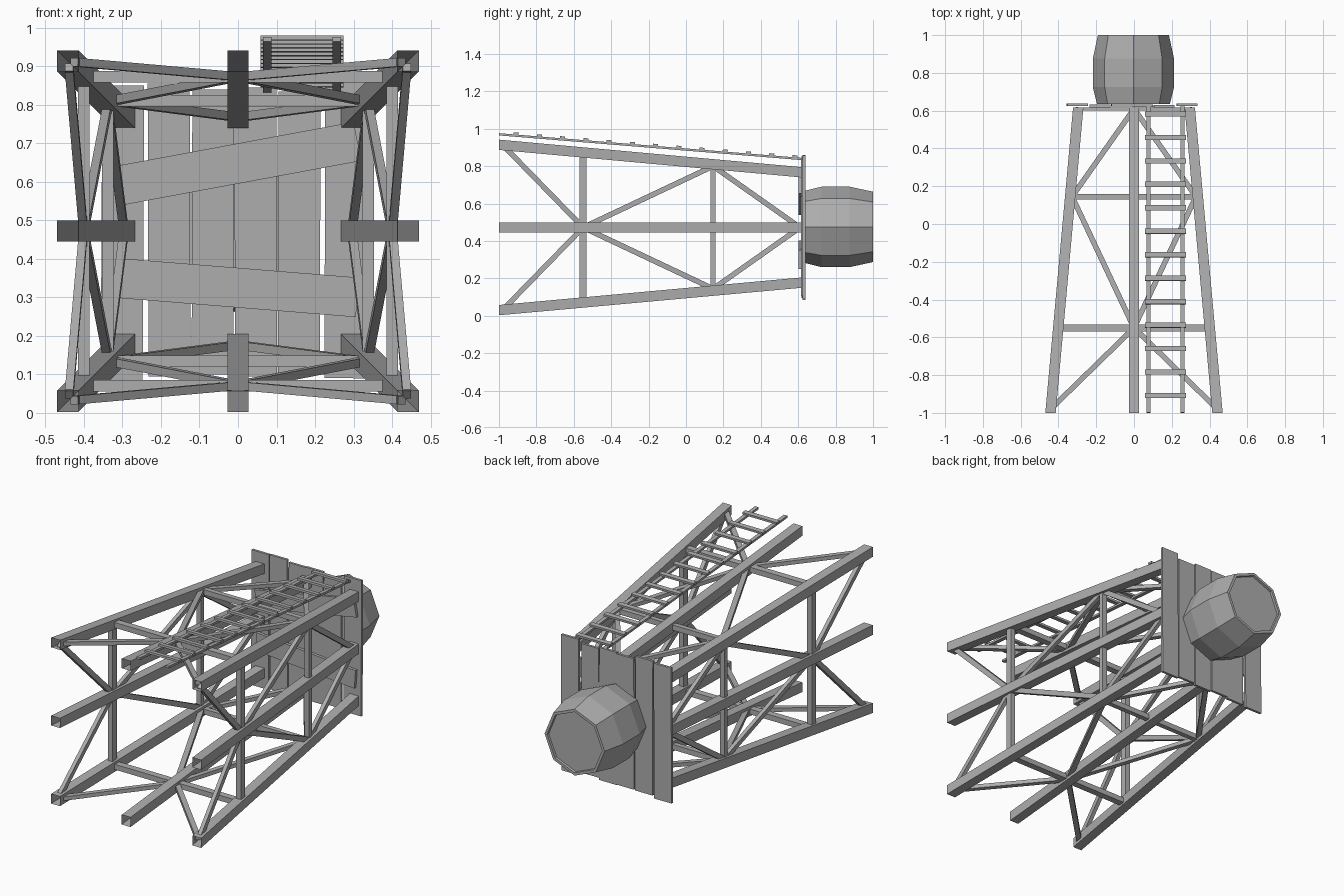
import bpy, bmesh, math
from mathutils import Vector

if "Cube" in bpy.data.objects:
    bpy.data.objects.remove(bpy.data.objects["Cube"])

CZ = 0.472          # height of the tower's long axis
Y0, Y1 = -1.0, 0.618

# dark grey weathered timber
WOOD = bpy.data.materials.new("dark_grey_timber")
WOOD.diffuse_color = (0.42, 0.42, 0.42, 1)
WOOD.use_nodes = True
WOOD.node_tree.nodes["Principled BSDF"].inputs["Base Color"].default_value = WOOD.diffuse_color


def reach(y):
    """Distance of the leg centres from the axis (tower tapers toward +y)."""
    return 0.442 + (0.295 - 0.442) * (y - Y0) / (Y1 - Y0)


def make(name, bm):
    bmesh.ops.recalc_face_normals(bm, faces=bm.faces)
    me = bpy.data.meshes.new(name)
    bm.to_mesh(me)
    bm.free()
    me.materials.append(WOOD)
    ob = bpy.data.objects.new(name, me)
    bpy.context.collection.objects.link(ob)
    return ob


def loft(bm, rings, caps=True):
    """Skin a list of equal-length point rings."""
    vs = [[bm.verts.new(p) for p in r] for r in rings]
    n = len(vs[0])
    for a, b in zip(vs, vs[1:]):
        for i in range(n):
            j = (i + 1) % n
            bm.faces.new((a[i], a[j], b[j], b[i]))
    if caps:
        bm.faces.new(vs[0])
        bm.faces.new(vs[-1])


SQ = ((-1, -1), (1, -1), (1, 1), (-1, 1))


def beam(bm, a, b, width, thick, normal, caps=True):
    """Rectangular bar from a to b; thickness lies along normal."""
    a, b = Vector(a), Vector(b)
    d = (b - a).normalized()
    s = d.cross(Vector(normal)).normalized()
    t = s.cross(d)
    loft(bm, [[p + s * (u * width / 2) + t * (v * thick / 2) for u, v in SQ]
              for p in (a, b)], caps)


# four tower faces: outward direction and sideways direction in (x, z)
FACES = [("upper", (0, 1), (1, 0)), ("right", (1, 0), (0, 1)),
         ("lower", (0, -1), (1, 0)), ("left", (-1, 0), (0, 1))]


def on_face(o, s, y, side):
    r = reach(y)
    return (o[0] * r + s[0] * r * side, y, CZ + o[1] * r + s[1] * r * side)


# legs: four corners and four mid-face posts, open-ended square tubes
h = 0.0275
for sx in (-1, 0, 1):
    for sz in (-1, 0, 1):
        if sx or sz:
            bm = bmesh.new()
            loft(bm, [[(sx * reach(y) + u * h, y, CZ + sz * reach(y) + v * h)
                       for u, v in SQ] for y in (Y0, Y1)], caps=False)
            make("corner_leg" if sx and sz else "middle_leg", bm)

# zigzag braces and horizontal struts on each face
for name, o, s in FACES:
    n = (o[0], 0, o[1])
    bm = bmesh.new()
    for k in (-1, 1):
        pts = [on_face(o, s, -0.965, k * 0.97), on_face(o, s, -0.55, 0),
               on_face(o, s, 0.145, k * 0.97), on_face(o, s, 0.61, 0)]
        for a, b in zip(pts, pts[1:]):
            beam(bm, a, b, 0.028, 0.022, n)
    make(name + "_braces", bm)
    bm = bmesh.new()
    for y, w in ((-0.55, 0.038), (0.145, 0.028)):
        beam(bm, on_face(o, s, y, -1), on_face(o, s, y, 1), w, 0.03, n)
    make(name + "_struts", bm)

# platform planks, unevenly laid: x centre, lower end, upper end, tilt, lift
for x, z0, z1, tilt, lift in ((-0.300, 0.085, 0.850, 0.002, 0.003),
                              (-0.179, 0.095, 0.855, -0.001, -0.003),
                              (-0.065, 0.100, 0.840, 0.001, 0.002),
                              (0.046, 0.095, 0.845, -0.001, -0.002),
                              (0.159, 0.105, 0.835, 0.001, -0.005),
                              (0.280, 0.090, 0.858, 0.001, 0.003)):
    bm = bmesh.new()
    y = 0.628 + lift
    beam(bm, (x - tilt, y, z0), (x + tilt, y, z1), 0.109, 0.014, (0, 1, 0))
    make("platform_plank", bm)

# crooked boards under the platform
for za, zb in ((0.590, 0.705), (0.350, 0.300)):
    bm = bmesh.new()
    beam(bm, (-0.31, 0.610, za), (0.31, 0.610, zb), 0.103, 0.016, (0, 1, 0))
    make("platform_support_board", bm)

# ladder leaning along the upper face


def ladder_z(y):
    return 0.970 - 0.0815 * (y + 1)


LN = (0, 0.0815, 1)
bm = bmesh.new()
for x in (0.076, 0.256):
    beam(bm, (x, -0.999, ladder_z(-1)), (x, 0.625, ladder_z(0.625)), 0.022, 0.012, LN)
make("ladder_rails", bm)
bm = bmesh.new()
for i in range(13):
    y = -0.908 + i * 0.1242
    z = ladder_z(y) + 0.011
    beam(bm, (0.059, y, z), (0.274, y, z), 0.027, 0.012, LN)
make("ladder_rungs", bm)

# eight-sided barrel tank with three bands and a recessed lid
profile = [(0.635, 0.193), (0.725, 0.215), (0.875, 0.215),
           (1.0, 0.188), (1.0, 0.172), (0.988, 0.170)]
bm = bmesh.new()
loft(bm, [[(-0.003 + r * math.cos(i * math.pi / 4), y,
            0.475 + r * math.sin(i * math.pi / 4)) for i in range(8)]
          for y, r in profile])
make("barrel_tank", bm)
